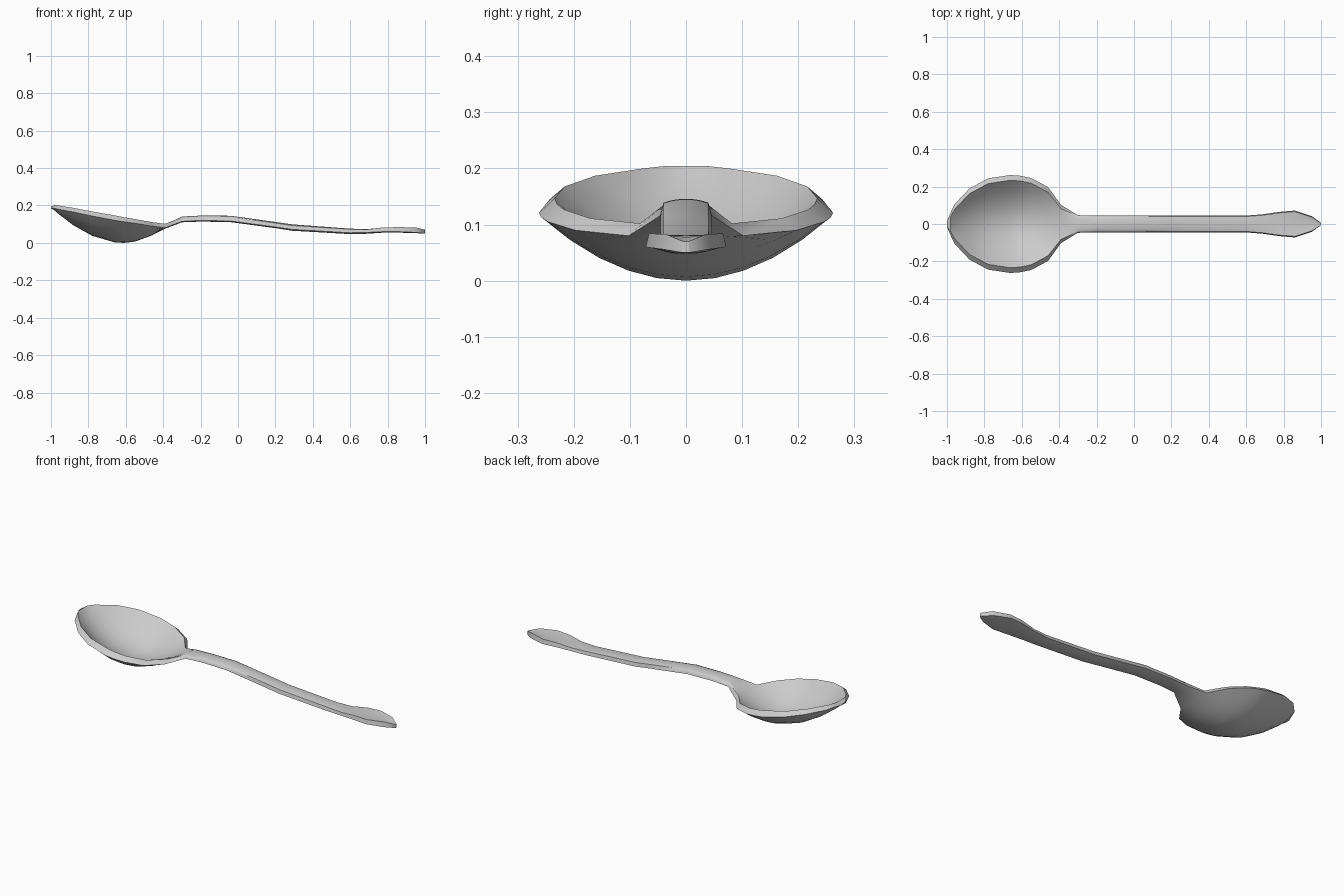
import bpy, bmesh, math

# Stations along the spoon:
# x, half width, rim inset, top edge z, top centre z, bottom edge z, bottom centre z
BOWL = [
    (-1.00, 0.015, 0.003, 0.193, 0.193, 0.185, 0.185),
    (-0.98, 0.062, 0.022, 0.204, 0.204, 0.185, 0.173),
    (-0.96, 0.105, 0.028, 0.200, 0.182, 0.180, 0.155),
    (-0.88, 0.190, 0.028, 0.187, 0.115, 0.165, 0.094),
    (-0.78, 0.244, 0.028, 0.168, 0.058, 0.144, 0.038),
    (-0.66, 0.262, 0.028, 0.147, 0.022, 0.121, 0.003),
    (-0.61, 0.258, 0.028, 0.137, 0.019, 0.113, 0.000),
    (-0.55, 0.246, 0.028, 0.127, 0.026, 0.105, 0.007),
    (-0.46, 0.198, 0.028, 0.111, 0.060, 0.090, 0.040),
    (-0.39, 0.102, 0.020, 0.102, 0.095, 0.080, 0.076),
]
HANDLE = [
    (-0.30, 0.047, 0.006, 0.134, 0.141, 0.115, 0.110),
    (-0.20, 0.045, 0.005, 0.139, 0.146, 0.120, 0.114),
    (-0.04, 0.045, 0.005, 0.138, 0.145, 0.117, 0.111),
    (0.20, 0.045, 0.005, 0.106, 0.112, 0.085, 0.079),
    (0.29, 0.045, 0.005, 0.093, 0.099, 0.072, 0.065),
    (0.60, 0.045, 0.005, 0.073, 0.076, 0.054, 0.047),
    (0.69, 0.052, 0.005, 0.072, 0.074, 0.056, 0.049),
    (0.78, 0.065, 0.005, 0.083, 0.081, 0.060, 0.055),
    (0.86, 0.072, 0.006, 0.084, 0.080, 0.060, 0.055),
    (0.95, 0.042, 0.005, 0.083, 0.078, 0.056, 0.052),
    (1.00, 0.006, 0.001, 0.070, 0.070, 0.050, 0.050),
]
N = 10  # strips across the section


def section(bm, x, w, inset, et, ct, eb, cb):
    us = [2 * i / N - 1 for i in range(N + 1)]
    top = [(x, u * (w - inset), ct + (et - ct) * u * u) for u in us]
    bottom = [(x, u * w, cb + (eb - cb) * u * u) for u in reversed(us)]
    return [bm.verts.new(p) for p in top + bottom]


# Spoon: one closed loft from bowl tip to handle tip
bm = bmesh.new()
rings = [section(bm, *s) for s in BOWL + HANDLE]
for a, b in zip(rings, rings[1:]):
    for i in range(len(a)):
        j = (i + 1) % len(a)
        bm.faces.new((a[i], a[j], b[j], b[i]))
bm.faces.new(rings[0])
bm.faces.new(rings[-1])
bmesh.ops.recalc_face_normals(bm, faces=bm.faces)
mesh = bpy.data.meshes.new("spoon")
bm.to_mesh(mesh)
bm.free()
spoon = bpy.data.objects.new("spoon", mesh)
bpy.context.collection.objects.link(spoon)
bpy.context.view_layer.objects.active = spoon
spoon.select_set(True)
bpy.ops.object.shade_smooth_by_angle(angle=math.radians(60))
